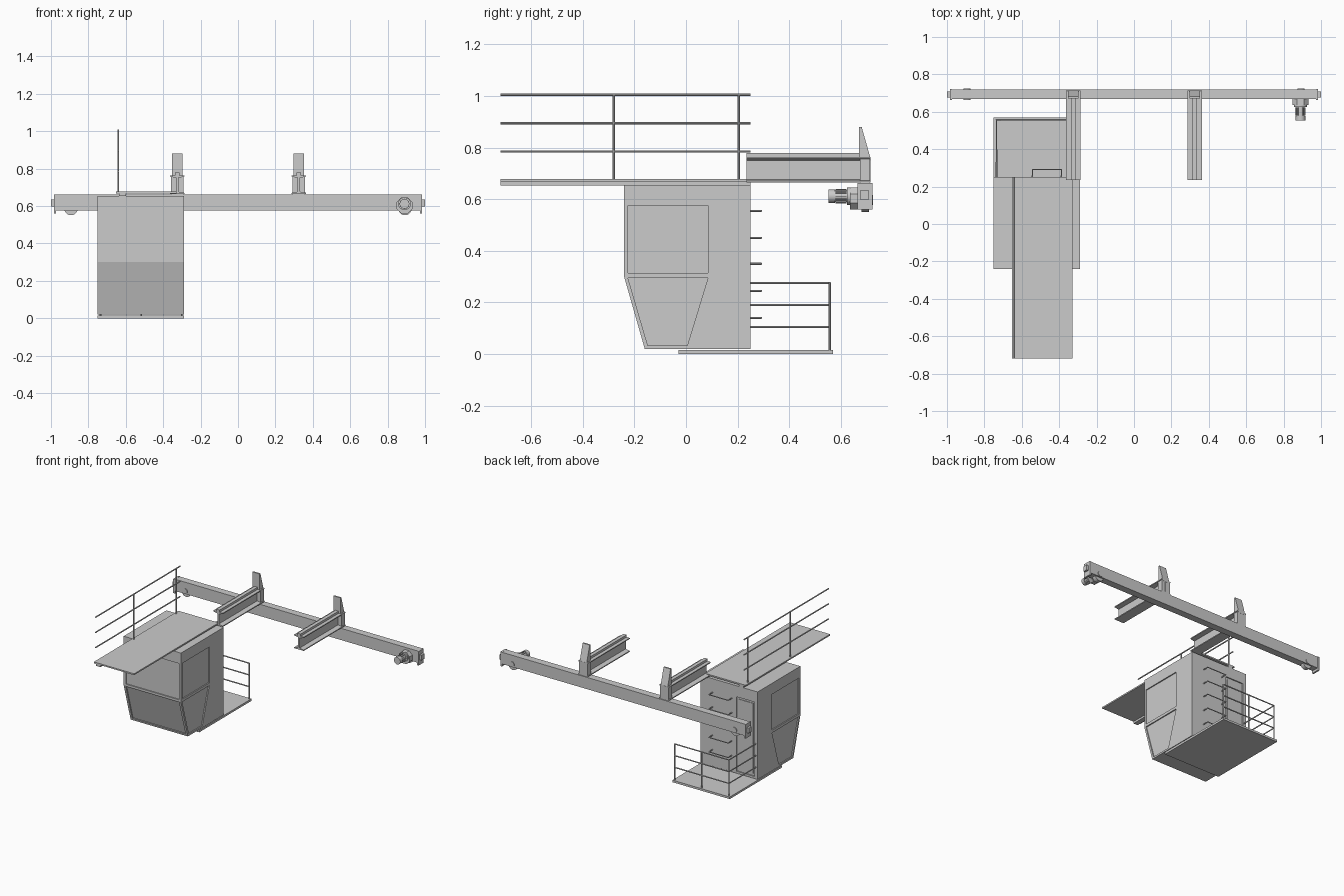
import bpy, bmesh, math
from mathutils import Matrix, Vector

if "Cube" in bpy.data.objects:
    bpy.data.objects.remove(bpy.data.objects["Cube"])


def prism(name, pts, lo, hi, axis='X'):
    """Extrude a 2D outline along an axis (X: pts are y,z; Y: pts are x,z)."""
    place = (lambda a, b, t: (t, a, b)) if axis == 'X' else (lambda a, b, t: (a, t, b))
    bm = bmesh.new()
    face = bm.faces.new([bm.verts.new(place(a, b, lo)) for a, b in pts])
    ext = bmesh.ops.extrude_face_region(bm, geom=[face])
    shift = Vector(place(0, 0, hi - lo))
    bmesh.ops.translate(bm, vec=shift, verts=[v for v in ext['geom'] if isinstance(v, bmesh.types.BMVert)])
    bmesh.ops.recalc_face_normals(bm, faces=bm.faces)
    return finish(name, bm)


def finish(name, bm):
    me = bpy.data.meshes.new(name)
    bm.to_mesh(me)
    bm.free()
    ob = bpy.data.objects.new(name, me)
    bpy.context.collection.objects.link(ob)
    return ob


def select(ob):
    bpy.ops.object.select_all(action='DESELECT')
    ob.select_set(True)
    bpy.context.view_layer.objects.active = ob


def box(name, x0, x1, y0, y1, z0, z1):
    return prism(name, [(y0, z0), (y1, z0), (y1, z1), (y0, z1)], x0, x1)


def cyl(name, x, y0, y1, z, r, n=24, axis='Y'):
    """Cylinder along Y from y0 to y1."""
    bm = bmesh.new()
    m = Matrix.Translation((x, (y0 + y1) / 2, z)) @ Matrix.Rotation(math.pi / 2, 4, 'X') \
        @ Matrix.Rotation(math.pi / n, 4, 'Z')
    bmesh.ops.create_cone(bm, cap_ends=True, segments=n, radius1=r, radius2=r, depth=abs(y1 - y0), matrix=m)
    ob = finish(name, bm)
    if n > 8:
        select(ob)
        bpy.ops.object.shade_smooth_by_angle()
    return ob


def tubes(name, paths, r=0.0045):
    """Round bars along polylines."""
    cu = bpy.data.curves.new(name, 'CURVE')
    cu.dimensions = '3D'
    cu.bevel_depth, cu.bevel_resolution, cu.use_fill_caps = r, 2, True
    for path in paths:
        sp = cu.splines.new('POLY')
        sp.points.add(len(path) - 1)
        for p, co in zip(sp.points, path):
            p.co = (*co, 1)
    ob = bpy.data.objects.new(name, cu)
    bpy.context.collection.objects.link(ob)
    select(ob)
    bpy.ops.object.convert(target='MESH')
    bpy.ops.object.shade_smooth_by_angle()


# Cabin body
L, R = -0.75, -0.29
cabin = prism('cabin', [(-0.24, 0.655), (-0.24, 0.30), (-0.16, 0.02), (0.25, 0.02), (0.25, 0.655)], L, R)

# Window and door recesses
D = 0.008
upper = [(-0.225, 0.315), (0.085, 0.315), (0.085, 0.575), (-0.225, 0.575)]
lower = [(-0.225, 0.295), (-0.148, 0.033), (0.005, 0.033), (0.085, 0.295)]
cutters = []
for x0, x1 in ((L - 0.05, L + D), (R - D, R + 0.05)):
    cutters += [prism('cut', upper, x0, x1), prism('cut', lower, x0, x1)]
cutters.append(box('cut', -0.733, -0.307, -0.3, -0.24 + D, 0.312, 0.575))
slope = lambda z: -0.16 - (z - 0.02) * 0.08 / 0.28
cutters.append(prism('cut', [(slope(z) + d, z) for z, d in
               ((0.036, -0.05), (0.036, D), (0.293, D), (0.293, -0.05))], -0.733, -0.307))
cutters.append(box('cut', -0.725, -0.58, 0.25 - D, 0.3, 0.035, 0.575))
for c in cutters:
    mod = cabin.modifiers.new('recess', 'BOOLEAN')
    mod.operation, mod.solver, mod.object = 'DIFFERENCE', 'EXACT', c
    select(cabin)
    bpy.ops.object.modifier_apply(modifier=mod.name)
for c in cutters:
    bpy.data.objects.remove(c)
box('door_panel', -0.71, -0.595, 0.24, 0.246, 0.05, 0.56)

# Entry platform with railing on back and left sides
box('entry_platform', L, R, -0.03, 0.57, 0.0, 0.015)
xl, xr, yb = -0.735, -0.30, 0.557
tubes('platform_railing',
      [[(xl, 0.25, z), (xl, yb, z), (xr, yb, z)] for z in (0.105, 0.19, 0.275)] +
      [[(x, yb, 0.012), (x, yb, 0.277)] for x in (xl, (xl + xr) / 2, xr)])

# Ladder rungs on the back wall
tubes('ladder_rungs', [[(-0.543, 0.245, z), (-0.543, 0.292, z), (-0.388, 0.292, z), (-0.388, 0.245, z)]
                       for z in (0.14, 0.245, 0.35, 0.45, 0.555)], 0.004)

# Roof walkway with side railing
box('roof_walkway', -0.653, -0.33, -0.72, 0.25, 0.668, 0.678)
box('walkway_bearer', -0.635, -0.60, -0.72, 0.25, 0.654, 0.668)
tubes('walkway_railing',
      [[(-0.64, -0.72, z), (-0.64, 0.25, z)] for z in (0.785, 0.895, 1.005)] +
      [[(-0.64, y, 0.67), (-0.64, y, 1.005)] for y in (-0.28, 0.205)])

# Travelling end beam with end plates, buffers and wheels
box('end_beam', -0.98, 0.98, 0.668, 0.720, 0.577, 0.662)
for s, side in ((-1, 'left'), (1, 'right')):
    xs = sorted((s * 0.972, s * 0.985))
    box('end_plate_' + side, *xs, 0.664, 0.722, 0.56, 0.663)
    xs = sorted((s * 0.985, s * 1.0))
    box('buffer_' + side, *xs, 0.677, 0.708, 0.597, 0.635)
    cyl('wheel_' + side, s * 0.893, 0.680, 0.710, 0.587, 0.036)
    cyl('wheel_axle_' + side, s * 0.893, 0.663, 0.725, 0.597, 0.020)

# Travel drive: gearbox and finned motor
mx, mz = 0.89, 0.612
cyl('gearbox', mx, 0.635, 0.668, 0.603, 0.046, 8)
cyl('motor_flange', mx, 0.625, 0.637, mz, 0.034)
cyl('motor_body', mx, 0.575, 0.627, mz, 0.022)
cyl('motor_cover', mx, 0.553, 0.578, mz, 0.026)
for i in range(12):
    a = i * math.tau / 12
    fin = box('motor_fin', -0.0015, 0.0015, 0.580, 0.622, 0.02, 0.028)
    fin.data.transform(Matrix.Translation((mx, 0, mz)) @ Matrix.Rotation(a, 4, 'Y'))

# Bridge girders: I-beam, rail, mounting block and end stop
half = [(0.038, 0.664), (0.038, 0.671), (0.006, 0.677), (0.006, 0.751), (0.038, 0.757), (0.038, 0.764)]
for s, side in ((-1, 'left'), (1, 'right')):
    cx = s * 0.325
    outline = [(cx + x, z) for x, z in half] + [(cx - x, z) for x, z in reversed(half)]
    prism('girder_' + side, outline, 0.235, 0.715, 'Y')
    box('rail_' + side, cx - 0.013, cx + 0.013, 0.235, 0.675, 0.764, 0.780)
    box('girder_block_' + side, cx - 0.034, cx + 0.034, 0.675, 0.714, 0.662, 0.764)
    prism('end_stop_' + side, [(0.670, 0.763), (0.714, 0.763), (0.681, 0.880), (0.670, 0.880)],
          cx - 0.028, cx + 0.028)
